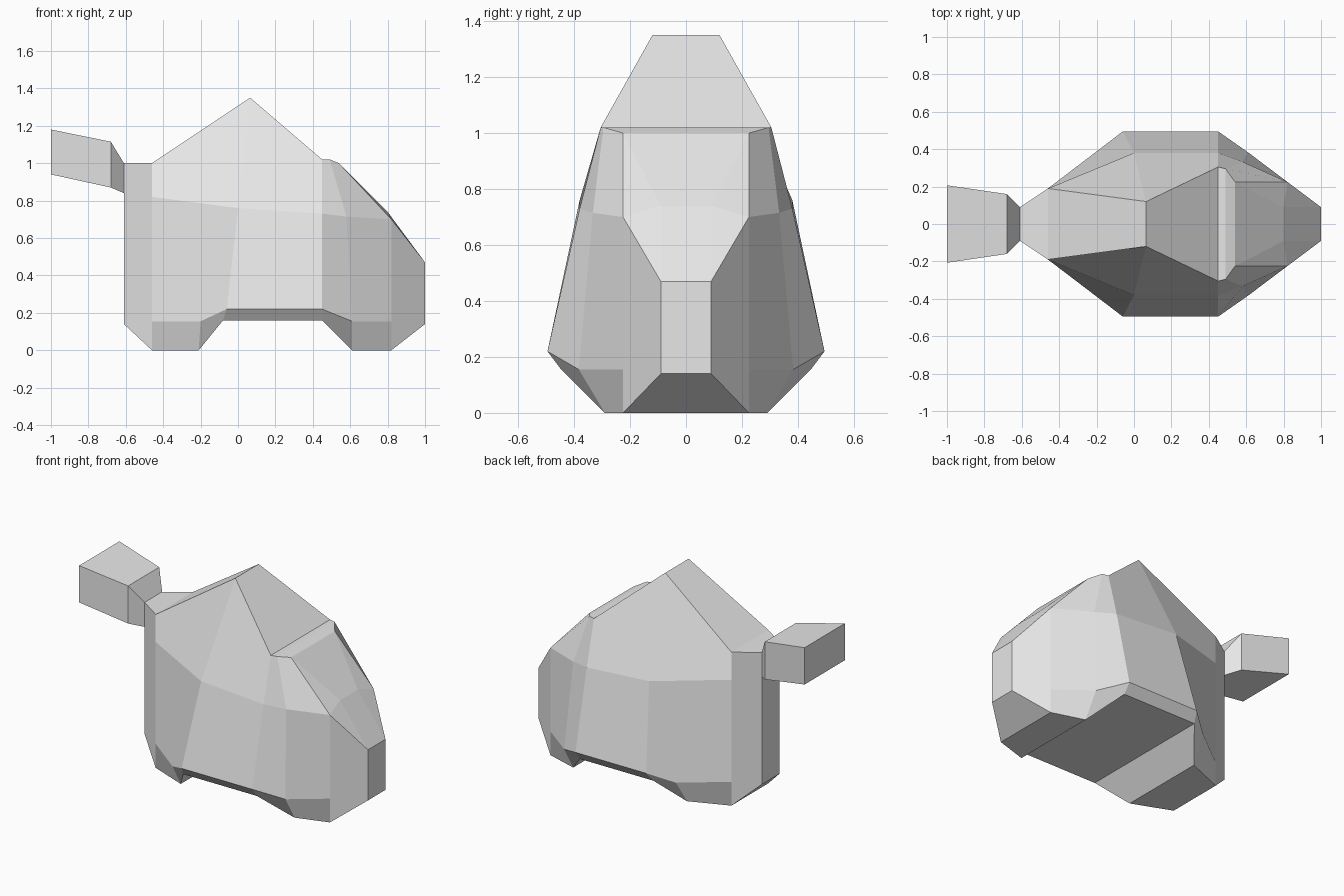
import bpy, bmesh

if "Cube" in bpy.data.objects:
    bpy.data.objects.remove(bpy.data.objects["Cube"])

grey = bpy.data.materials.new("light_grey")
grey.diffuse_color = (0.8, 0.8, 0.8, 1)
grey.use_nodes = True
grey.node_tree.nodes["Principled BSDF"].inputs["Base Color"].default_value = grey.diffuse_color


def mirrored_solid(name, pts, loop, sides, closed=True):
    """Bridge a loop of points across y = 0 and add side faces on both halves."""
    bm = bmesh.new()
    right = {k: bm.verts.new((x, -y, z)) for k, (x, y, z) in pts.items()}
    left = {k: bm.verts.new((x, y, z)) for k, (x, y, z) in pts.items()}
    for a, b in zip(loop, loop[1:] + loop[:1]):
        bm.faces.new((right[a], right[b], left[b], left[a]))
    for face in sides:
        keys = face.split()
        bm.faces.new([right[k] for k in keys])
        bm.faces.new([left[k] for k in reversed(keys)])
    bmesh.ops.recalc_face_normals(bm, faces=bm.faces)
    mesh = bpy.data.meshes.new(name)
    bm.to_mesh(mesh)
    bm.free()
    mesh.materials.append(grey)
    obj = bpy.data.objects.new(name, mesh)
    bpy.context.collection.objects.link(obj)
    return obj


# Body: half-width points as (x, half width, height)
body = {
    # narrow rear end
    "rear_low": (-0.61, 0.09, 0.14), "rear_top": (-0.61, 0.09, 1.0),
    "hip_foot": (-0.46, 0.19, 0.0), "hip_low": (-0.46, 0.19, 0.155),
    "hip_mid": (-0.46, 0.19, 0.82), "hip_top": (-0.46, 0.19, 1.0),
    # underside arch and feet
    "foot_a": (-0.21, 0.29, 0.0), "ankle_a": (-0.20, 0.388, 0.155),
    "arch_a": (-0.08, 0.45, 0.16), "arch_b": (0.45, 0.45, 0.16),
    "foot_b": (0.61, 0.29, 0.0), "ankle_b": (0.61, 0.383, 0.155),
    # widest line and shoulder line
    "wide_a": (-0.06, 0.495, 0.22), "wide_b": (0.45, 0.495, 0.22),
    "mid_a": (0.0, 0.38, 0.76), "mid_b": (0.45, 0.38, 0.73),
    "mid_c": (0.58, 0.333, 0.715),
    # roof
    "peak": (0.065, 0.12, 1.35), "roof_a": (0.45, 0.305, 1.02),
    "roof_b": (0.49, 0.295, 1.02), "brow": (0.54, 0.225, 1.0),
    # sloping nose
    "cheek_top": (0.82, 0.225, 0.70), "cheek_low": (0.82, 0.225, 0.155),
    "cheek_foot": (0.82, 0.225, 0.0), "slope": (0.80, 0.09, 0.74),
    "nose_top": (1.0, 0.09, 0.47), "nose_low": (1.0, 0.09, 0.14),
}
body_loop = ["rear_low", "hip_foot", "foot_a", "arch_a", "arch_b", "foot_b",
             "cheek_foot", "nose_low", "nose_top", "slope", "brow", "roof_b",
             "roof_a", "peak", "hip_top", "rear_top"]
body_sides = [
    "rear_low hip_foot hip_low hip_mid hip_top rear_top",
    # lower bevels
    "hip_foot foot_a ankle_a hip_low",
    "foot_a arch_a wide_a ankle_a",
    "arch_a arch_b wide_b wide_a",
    "arch_b foot_b ankle_b wide_b",
    "foot_b cheek_foot cheek_low ankle_b",
    # flanks
    "hip_low ankle_a wide_a mid_a hip_mid",
    "wide_a wide_b mid_b mid_a",
    "wide_b ankle_b mid_c mid_b",
    "ankle_b cheek_low cheek_top mid_c",
    # upper sides
    "hip_mid mid_a peak hip_top",
    "mid_a mid_b roof_a peak",
    "mid_b mid_c roof_b roof_a",
    "mid_c cheek_top brow roof_b",
    # nose
    "cheek_foot nose_low nose_top cheek_top cheek_low",
    "brow cheek_top slope",
    "cheek_top nose_top slope",
]
mirrored_solid("body", body, body_loop, body_sides)

# Flared tail block on a short neck
tail = {
    "root_low": (-0.61, 0.09, 0.84), "root_top": (-0.61, 0.09, 1.0),
    "neck_low": (-0.68, 0.16, 0.87), "neck_top": (-0.68, 0.16, 1.115),
    "end_low": (-1.0, 0.207, 0.94), "end_top": (-1.0, 0.207, 1.18),
}
tail_loop = ["root_low", "root_top", "neck_top", "end_top", "end_low", "neck_low"]
tail_sides = ["root_low root_top neck_top neck_low",
              "neck_low neck_top end_top end_low"]
mirrored_solid("tail", tail, tail_loop, tail_sides)
